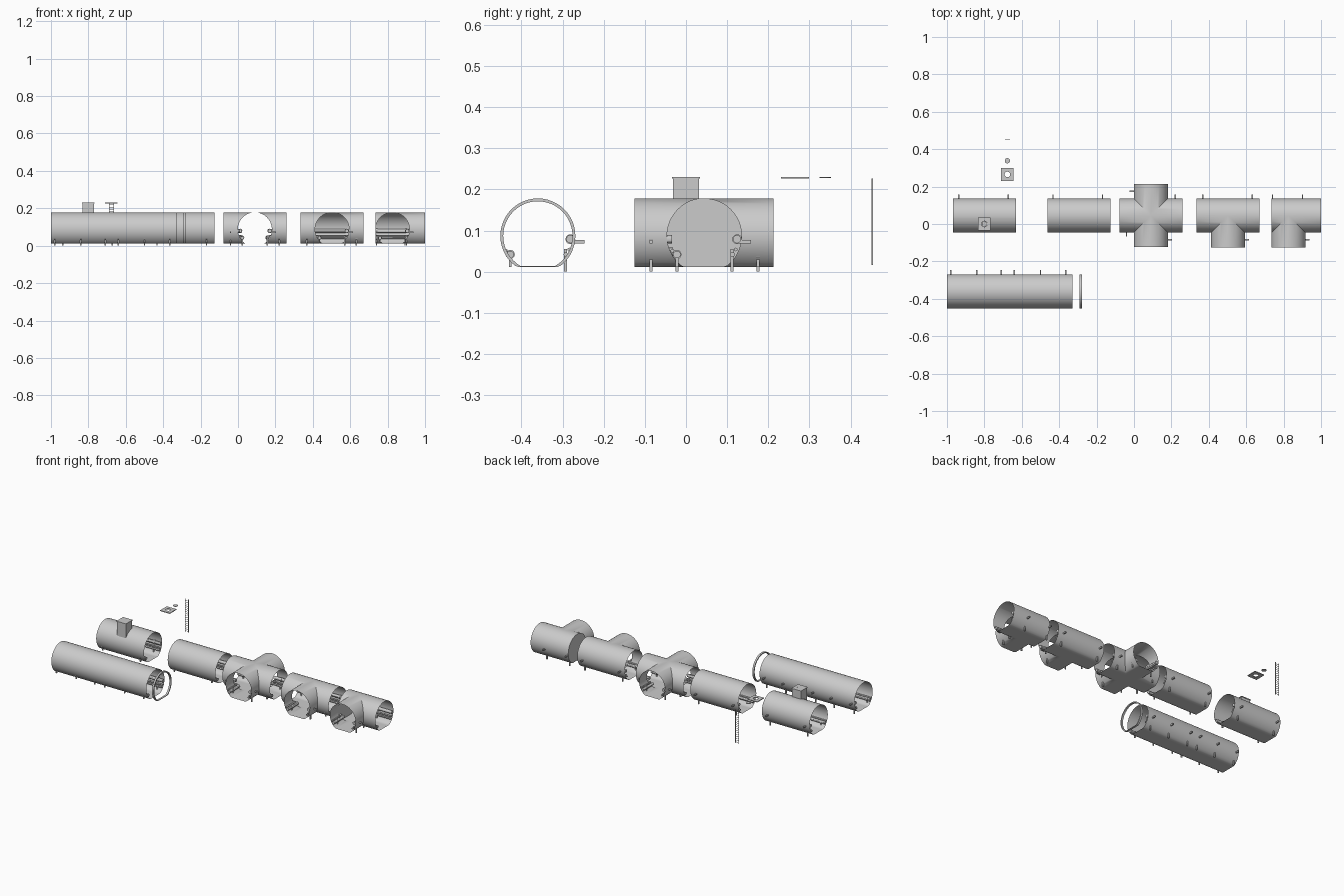
import bpy, bmesh, math
from mathutils import Vector, Matrix

if "Cube" in bpy.data.objects:
    bpy.data.objects.remove(bpy.data.objects["Cube"])

R, CZ, FLOOR, CY = 0.0912, 0.087, 0.011, 0.045
X, Y, Z = Vector((1, 0, 0)), Vector((0, 1, 0)), Vector((0, 0, 1))


def finish(name, bm):
    bmesh.ops.remove_doubles(bm, verts=bm.verts, dist=1e-5)
    bmesh.ops.dissolve_degenerate(bm, edges=bm.edges, dist=1e-5)
    me = bpy.data.meshes.new(name)
    bm.to_mesh(me)
    bm.free()
    ob = bpy.data.objects.new(name, me)
    bpy.context.collection.objects.link(ob)
    return ob


def profile(r=R, floor=FLOOR, n=48):
    # circular tunnel section with a flat floor
    return [(r * math.cos(2 * math.pi * i / n),
             max(CZ + r * math.sin(2 * math.pi * i / n), floor)) for i in range(n)]


def tube(bm, p, q, r, seg=12):
    d = q - p
    m = Matrix.Translation((p + q) / 2) @ d.to_track_quat('Z', 'Y').to_matrix().to_4x4()
    bmesh.ops.create_cone(bm, cap_ends=True, segments=seg, radius1=r, radius2=r,
                          depth=d.length, matrix=m)


def box(bm, lo, hi):
    lo, hi = Vector(lo), Vector(hi)
    s = hi - lo
    m = Matrix.Translation((lo + hi) / 2) @ Matrix.Diagonal((abs(s.x), abs(s.y), abs(s.z), 1))
    bmesh.ops.create_cube(bm, size=1, matrix=m)


# service pipes: side offset, height, radius
PIPES = [(-0.067, 0.042, 0.009), (-0.078, 0.051, 0.0045),
         (0.079, 0.079, 0.010), (0.068, 0.042, 0.0055), (0.076, 0.054, 0.0045)]


def arm(bms, o, d, length, inner, marks, flip=False, cap=False):
    shell, pipes, brackets = bms
    n = Z.cross(d)
    f = -1 if flip else 1

    def P(t, s, z):
        return o + d * t + n * s + Z * z

    # shell, trimmed by the mitre function at the junction end
    pts = profile()
    a = [shell.verts.new(P(inner(s), s, z)) for s, z in pts]
    b = [shell.verts.new(P(length, s, z)) for s, z in pts]
    for i in range(len(pts)):
        j = (i + 1) % len(pts)
        shell.faces.new((a[i], a[j], b[j], b[i]))
    if cap:
        shell.faces.new([shell.verts.new(P(length, s, z)) for s, z in pts])
    # service pipes along the walls
    for s, z, r in PIPES:
        t0 = inner(s * f)
        if length - t0 > 0.015:
            tube(pipes, P(t0, s * f, z), P(length, s * f, z), r)
    # brackets that poke through the wall, with pipe clamps
    for t in marks:
        h = 0.0035
        box(brackets, P(t - h, (-0.067 - h) * f, 0.011), P(t + h, (-0.067 + h) * f, 0.045))
        box(brackets, P(t - h, (0.067 - h) * f, 0.0), P(t + h, (0.067 + h) * f, 0.055))
        box(brackets, P(t - h, 0.078 * f, 0.069), P(t + h, 0.113 * f, 0.077))
        for s, z, r in (PIPES[0], PIPES[2]):
            tube(brackets, P(t - 0.005, s * f, z), P(t + 0.005, s * f, z), r + 0.002)


def section(name, arms, shell_edit=None):
    bms = [bmesh.new() for _ in range(3)]
    for kw in arms:
        arm(bms, **kw)
    if shell_edit:
        shell_edit(bms[0])
    for bm, part in zip(bms, ("shell", "service_pipes", "brackets")):
        finish(f"{name}_{part}", bm)


def V(x, y):
    return Vector((x, y, 0))


def straight(s):
    return 0.0


# manhole shaft: cut a rectangle out of the roof and pull its rim upward
SX, SY, SW = -0.8, 0.0, 0.031


def add_shaft(bm):
    for co, no in ((V(SX - SW, 0), X), (V(SX + SW, 0), X), (V(0, SY - SW), Y), (V(0, SY + SW), Y)):
        bmesh.ops.bisect_plane(bm, geom=bm.verts[:] + bm.edges[:] + bm.faces[:],
                               plane_co=co, plane_no=no)
    cut = []
    for fc in bm.faces:
        c = fc.calc_center_median()
        if abs(c.x - SX) < SW and abs(c.y - SY) < SW and c.z > 0.1:
            cut.append(fc)
    bmesh.ops.delete(bm, geom=cut, context='FACES')
    rim = [e for e in bm.edges if e.is_boundary and
           all(abs(v.co.x - SX) < SW + 1e-4 and v.co.z > 0.1 for v in e.verts)]
    g = bmesh.ops.extrude_edge_only(bm, edges=rim)["geom"]
    for v in g:
        if isinstance(v, bmesh.types.BMVert):
            v.co.z = 0.228


def hatch_plate(name, x, y):
    # square plate with a round hole
    bm = bmesh.new()
    n, w, r = 32, 0.034, 0.015
    rings = []
    for z in (0.226, 0.2305):
        for square in (True, False):
            ring = []
            for i in range(n):
                t = 2 * math.pi * i / n
                c, s = math.cos(t), math.sin(t)
                k = w / max(abs(c), abs(s)) if square else r
                ring.append(bm.verts.new((x + k * c, y + k * s, z)))
            rings.append(ring)
    bo, bi, to, ti = rings
    for p, q in ((bo, to), (to, ti), (ti, bi), (bi, bo)):
        for i in range(n):
            j = (i + 1) % n
            bm.faces.new((p[i], p[j], q[j], q[i]))
    finish(name, bm)


def disc(name, x, y):
    bm = bmesh.new()
    tube(bm, Vector((x, y, 0.2275)), Vector((x, y, 0.2305)), 0.014, 32)
    finish(name, bm)


# straight sections
section("long_tunnel", [dict(o=V(-1, -0.36), d=X, length=0.67, inner=straight,
                             marks=[0.02, 0.16, 0.29, 0.36, 0.5, 0.635])])
section("manhole_tunnel", [dict(o=V(-0.967, CY), d=X, length=0.337, inner=straight,
                                marks=[0.03, 0.295])], add_shaft)
section("straight_tunnel", [dict(o=V(-0.463, CY), d=X, length=0.337, inner=straight,
                                 marks=[0.03, 0.295])])
# four-way junction
section("cross_tunnel", [dict(o=V(0.09, CY), d=d, length=0.168, inner=abs, marks=[0.13])
                         for d in (X, Y, -X, -Y)])
# three-way junction, and the corner with a closed short arm
for nm, x, lr, ll in (("tee_tunnel", 0.503, 0.168, 0.168), ("corner_tunnel", 0.826, 0.174, R)):
    closed = ll == R
    section(nm, [
        dict(o=V(x, CY), d=X, length=lr, inner=lambda s: max(0, -s), marks=[0.075 if closed else 0.13]),
        dict(o=V(x, CY), d=-X, length=ll, inner=lambda s: max(0, s),
             marks=[0.085 if closed else 0.135], flip=True, cap=closed),
        dict(o=V(x, CY), d=-Y, length=0.17, inner=abs, marks=[0.13])])

# loose rib ring
bm = bmesh.new()
o, i_ = profile(), profile(R - 0.007, FLOOR + 0.003)
loops = [[bm.verts.new((x, -0.36 + s, z)) for s, z in pr]
         for x, pr in ((-0.291, o), (-0.279, o), (-0.279, i_), (-0.291, i_))]
for k in range(4):
    p, q = loops[k], loops[(k + 1) % 4]
    for i in range(48):
        j = (i + 1) % 48
        bm.faces.new((p[i], p[j], q[j], q[i]))
finish("rib_ring", bm)

# manhole plate and cover on the shaft, plus loose spares
hatch_plate("shaft_plate", SX, SY)
disc("shaft_cover", SX, SY)
hatch_plate("spare_plate", -0.677, 0.265)
disc("spare_cover", -0.677, 0.338)

# loose ladder
bm = bmesh.new()
for x in (-0.689, -0.665):
    box(bm, (x - 0.0015, 0.451, 0.016), (x + 0.0015, 0.454, 0.227))
for k in range(17):
    z = 0.023 + k * 0.0122
    tube(bm, Vector((-0.689, 0.4525, z)), Vector((-0.665, 0.4525, z)), 0.0012, 8)
finish("ladder", bm)

# smooth curved surfaces, keep edges sharp
for ob in bpy.context.scene.objects:
    ob.select_set(True)
    bpy.context.view_layer.objects.active = ob
bpy.ops.object.shade_smooth_by_angle(angle=math.radians(30))
